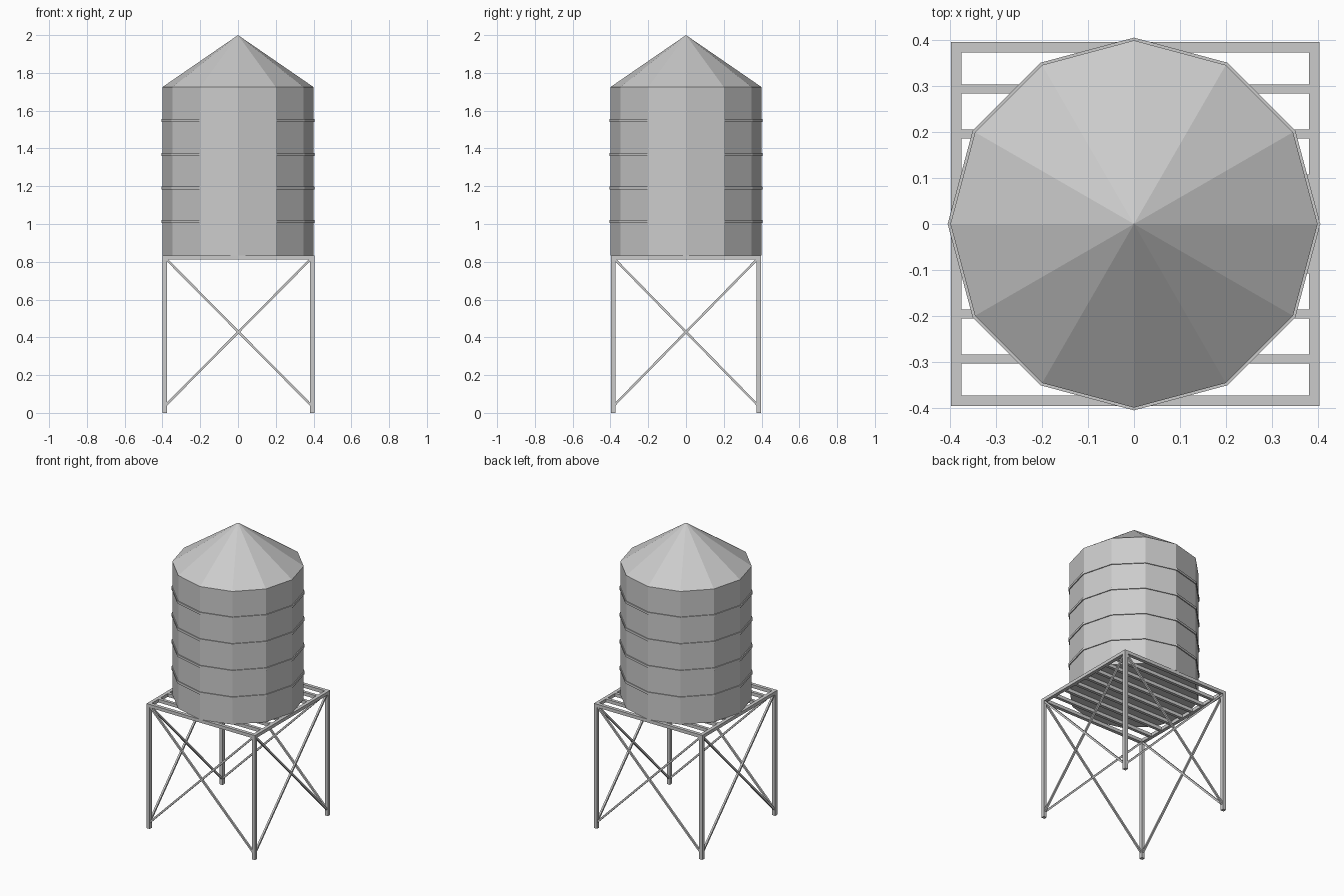
import bpy, bmesh, math
from mathutils import Vector

if "Cube" in bpy.data.objects:
    bpy.data.objects.remove(bpy.data.objects["Cube"])

SIDES = 12
TANK_R, TANK_Z, EAVE_Z, TOP_Z = 0.4, 0.834, 1.725, 2.0
X0, X1, Y = -0.399, 0.404, 0.397      # outer edges of the stand
W = 0.023                             # beam width
FRAME_Z = 0.812                       # underside of the deck frame


def finish(name, bm):
    bmesh.ops.recalc_face_normals(bm, faces=bm.faces)
    mesh = bpy.data.meshes.new(name)
    bm.to_mesh(mesh)
    bm.free()
    obj = bpy.data.objects.new(name, mesh)
    bpy.context.collection.objects.link(obj)
    return obj


def box(name, lo, hi):
    bm = bmesh.new()
    bmesh.ops.create_cube(bm, size=1)
    lo, hi = Vector(lo), Vector(hi)
    for v in bm.verts:
        v.co = (lo + hi) / 2 + v.co * (hi - lo)
    return finish(name, bm)


def rod(name, a, b, t):
    a, b = Vector(a), Vector(b)
    obj = box(name, (-t / 2, -t / 2, -(b - a).length / 2), (t / 2, t / 2, (b - a).length / 2))
    obj.location = (a + b) / 2
    obj.rotation_euler = (b - a).to_track_quat('Z', 'Y').to_euler()
    return obj


def ring_points(r, z):
    return [(r * math.cos(2 * math.pi * i / SIDES), r * math.sin(2 * math.pi * i / SIDES), z)
            for i in range(SIDES)]


def lathe(name, profile, closed=False):
    """Twelve-sided solid through (radius, z) rings."""
    bm = bmesh.new()
    rings = [[bm.verts.new(p) for p in ring_points(r, z)] for r, z in profile]
    pairs = list(zip(rings, rings[1:])) + ([(rings[-1], rings[0])] if closed else [])
    for lower, upper in pairs:
        for i in range(SIDES):
            j = (i + 1) % SIDES
            bm.faces.new((lower[i], lower[j], upper[j], upper[i]))
    if not closed:
        bm.faces.new(rings[0])
    return bm, rings


# Tank body with its pointed roof
bm, rings = lathe("tank", [(TANK_R, TANK_Z), (TANK_R, EAVE_Z)])
apex = bm.verts.new((0, 0, TOP_Z))
for i in range(SIDES):
    bm.faces.new((rings[-1][i], rings[-1][(i + 1) % SIDES], apex))
finish("tank_and_roof", bm)

# Hoops around the tank
for k in range(1, 5):
    z = TANK_Z + k * (EAVE_Z - TANK_Z) / 5
    h = 0.008
    bm, _ = lathe("hoop", [(0.396, z - h), (0.406, z - h), (0.406, z + h), (0.396, z + h)], True)
    finish(f"hoop_{k}", bm)

# Deck frame
for label, y in (("front", -Y), ("back", Y - W)):
    box(f"{label}_deck_beam", (X0, y, FRAME_Z), (X1, y + W, TANK_Z))
for label, x in (("left", X0), ("right", X1 - W)):
    box(f"{label}_deck_beam", (x, -Y + W, FRAME_Z), (x + W, Y - W, TANK_Z))

# Deck slats
for k in range(-3, 4):
    y = k * 0.098
    box(f"deck_slat_{k + 4}", (X0 + W, y - 0.01, FRAME_Z), (X1 - W, y + 0.01, TANK_Z))

# Legs
for x in (X0, X1 - W):
    for y in (-Y, Y - W):
        box("leg", (x, y, 0), (x + W, y + W, FRAME_Z))

# Crossed braces on each side
xa, xb, yc = X0 + W / 2, X1 - W / 2, Y - W / 2
corners = [(xa, -yc), (xb, -yc), (xb, yc), (xa, yc)]
for i in range(4):
    p, q = corners[i], corners[(i + 1) % 4]
    rod("brace", (*p, 0.035), (*q, FRAME_Z + 0.01), 0.012)
    rod("brace", (*q, 0.035), (*p, FRAME_Z + 0.01), 0.012)
